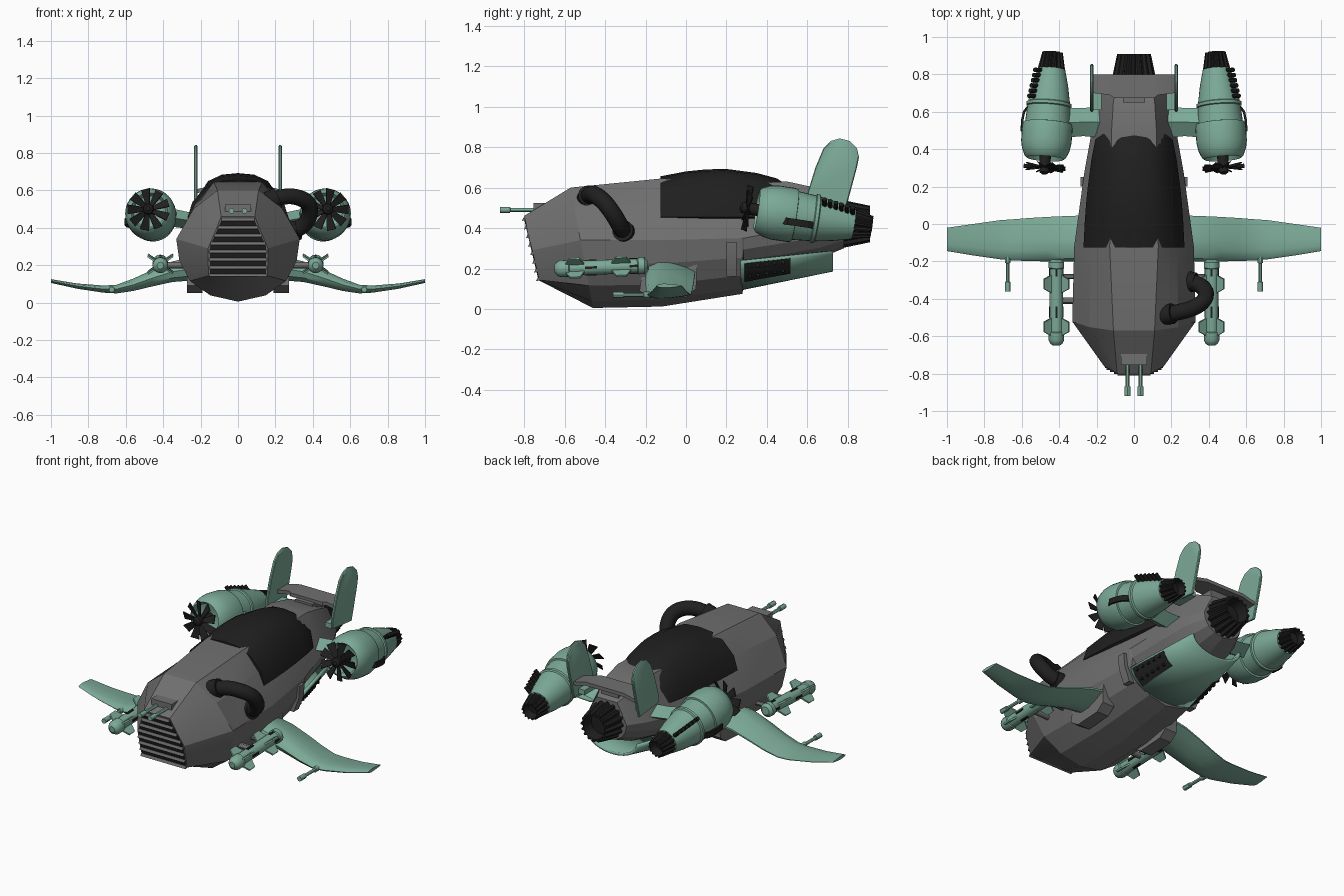
import bpy, bmesh
from math import sin, cos, pi, radians
from mathutils import Vector, Matrix

if "Cube" in bpy.data.objects:
    bpy.data.objects.remove(bpy.data.objects["Cube"])

def material(name, c):
    m = bpy.data.materials.new(name)
    m.diffuse_color = (*c, 1)
    m.use_nodes = True
    m.node_tree.nodes["Principled BSDF"].inputs["Base Color"].default_value = m.diffuse_color
    return m
GREY = material("hull_grey", (0.16, 0.16, 0.16))
BLACK = material("black", (0.014, 0.014, 0.014))
GREEN = material("pale_green", (0.2, 0.4, 0.31))
I = Matrix.Identity(4)

# ---- helpers
def loft(bm, rings, M=I, closed=True, caps=True):
    vs = [[bm.verts.new(M @ Vector(p)) for p in r] for r in rings]
    n = len(rings[0])
    for a, b in zip(vs, vs[1:]):
        for i in range(n if closed else n - 1):
            j = (i + 1) % n
            bm.faces.new((a[i], a[j], b[j], b[i]))
    if caps:
        bm.faces.new(vs[0][::-1])
        bm.faces.new(vs[-1])

def lathe(bm, prof, M=I, n=24):
    loft(bm, [[(r * cos(2*pi*i/n), y, r * sin(2*pi*i/n)) for i in range(n)] for y, r in prof], M)

def aim(a, b):
    a, b = Vector(a), Vector(b)
    return Matrix.Translation(a) @ (b - a).to_track_quat('Y', 'Z').to_matrix().to_4x4()

def rod(bm, a, b, r, n=12, M=I):
    L = (Vector(b) - Vector(a)).length
    lathe(bm, [(0, r), (L, r)], M @ aim(a, b), n)

def box(bm, c, s, M=I):
    x, y, z = (v / 2 for v in s)
    q = [(-x, -z), (x, -z), (x, z), (-x, z)]
    loft(bm, [[(c[0]+u, c[1]+e, c[2]+w) for u, w in q] for e in (-y, y)], M)

def finish(name, bm, mat, mirror=False, angle=30):
    bmesh.ops.recalc_face_normals(bm, faces=bm.faces)
    me = bpy.data.meshes.new(name)
    bm.to_mesh(me)
    bm.free()
    ob = bpy.data.objects.new(name, me)
    bpy.context.collection.objects.link(ob)
    me.materials.append(mat)
    bpy.ops.object.select_all(action='DESELECT')
    ob.select_set(True)
    bpy.context.view_layer.objects.active = ob
    bpy.ops.object.shade_smooth_by_angle(angle=radians(angle))
    if mirror:
        ob.modifiers.new("mirror", 'MIRROR').use_mirror_merge = False
    return ob

def both_sides(half):
    return half + [(-x, y, z) for x, y, z in reversed(half) if x > 0]

def nozzle(bm, M, r0, r1, L, n=14):
    rings = []
    for y, r, d in ((0, r0, .9), (L*.15, r0, .86), (L, r1, .84), (L, r1*.8, 1), (L*.5, r1*.72, 1)):
        rings.append([(r*k*cos(a), y, r*k*sin(a)) for i in range(n*4)
                      for a in [2*pi*i/(n*4)] for k in [1 if i % 4 < 2 else d]])
    loft(bm, rings, M)

# ---- hull: y top, y bottom, z bottom, z top, z widest, half width, top half width, squareness
def hull_ring(yt, yb, zb, zt, zm, w, wt, q):
    h, H, pts = zm - zb, zt - zm, []
    for a, b in zip(((0, 0), (.45, .1), (.78, .33), (.95, .65)), ((0, 0), (.6, 0), (.98, .02), (1, .5))):
        pts.append((w*(a[0]+(b[0]-a[0])*q), zb + h*(a[1]+(b[1]-a[1])*q)))
    pts += [(w, zm), (.72*w, zm + .62*H), (wt, zt), (0, zt)]
    return both_sides([(x, yb + (yt-yb)*(z-zb)/(zt-zb), z) for x, z in pts])

bm = bmesh.new()
loft(bm, [hull_ring(*p) for p in (
    (-.80, -.725, .14, .46, .29, .16, .09, 1),
    (-.57, -.46, .005, .60, .34, .33, .11, 0),
    (-.12, -.12, .012, .645, .34, .32, .13, 0),
    (.28, .28, .075, .62, .35, .265, .12, 0),
    (.285, .285, .19, .62, .35, .264, .12, 0),
    (.50, .50, .215, .63, .39, .225, .12, 0),
    (.66, .66, .25, .595, .41, .195, .11, 0),
    (.78, .78, .30, .545, .42, .135, .07, 0))])
finish("hull", bm, GREY, angle=18)

# ---- canopy
bm = bmesh.new()
loft(bm, [both_sides([(k*w, y, z) for k, z in ((0.9, .44), (1, .455), (.9, .54), (.62, zt-.04), (.35, zt-.008), (0, zt))])
          for y, w, zt in ((-.125, .27, .656), (0, .264, .68), (.1, .257, .69), (.2, .247, .692),
                           (.35, .227, .672), (.45, .207, .645), (.48, .185, .625))])
finish("canopy", bm, BLACK, angle=40)

# ---- nose grille with slats
face_y = lambda z: -.80 + (.455 - z) * .235
half_w = lambda z: .155 if z < .3 else .155 - (z - .3) * .46
bm = bmesh.new()
loft(bm, [[(x, face_y(z) + d, z) for x, z in ((-.15, .148), (.15, .148), (.15, .3), (.085, .447), (-.085, .447), (-.15, .3))]
          for d in (-.003, .01)])
finish("grille_back", bm, BLACK)
bm = bmesh.new()
for i in range(8):
    z = .148 + i * .0425
    w = half_w(z)
    loft(bm, [[(x, face_y(z) - .013, z - .010), (x, face_y(z) - .006, z + .006), (x, face_y(z) + .01, z + .006),
               (x, face_y(z) + .01, z - .006)] for x in (-w, w)])
finish("grille_slats", bm, GREY)

# ---- nose guns and their mount
bm = bmesh.new()
box(bm, (0, -.71, .492), (.14, .09, .065))
finish("gun_mount", bm, GREY)
def gun(bm, x, z, y0, y1):
    lathe(bm, [(0, .015), (.05, .015), (.052, .010), (y1-y0-.06, .010), (y1-y0-.058, .016), (y1-y0, .016)],
          Matrix.Translation((x, y0, z)), 12)
bm = bmesh.new()
gun(bm, .035, .49, -.92, -.68)
finish("nose_guns", bm, GREEN, True)
bm = bmesh.new()
gun(bm, .675, .07, -.36, -.15)
finish("wing_guns", bm, GREEN, True)

# ---- wings
bm = bmesh.new()
foil = ((0, 0), (.06, .3), (.25, .5), (.5, .47), (.8, .25), (1, .05), (1, -.05), (.8, -.25), (.5, -.47), (.25, -.5), (.06, -.3))
loft(bm, [[(x, a + (b-a)*u, z + t*v) for u, v in foil] for x, a, b, z, t in (
    (.22, -.20, .047, .185, .13), (.35, -.20, .043, .165, .11), (.46, -.20, .038, .13, .088), (.56, -.198, .032, .095, .066),
    (.65, -.195, .025, .072, .046), (.72, -.188, .02, .072, .038), (.86, -.168, 0, .088, .028), (1, -.145, -.02, .115, .02))])
finish("wings", bm, GREEN, True, 40)
bm = bmesh.new()
loft(bm, [[(x, y, z) for y, z in ((-.23, .09), (-.17, .05), (0, .06), (.05, .1), (.055, .235), (-.21, .225))] for x in (.19, .272)])
finish("wing_root_plates", bm, GREY, True)

# ---- missiles with cross fins and hull struts
bm = bmesh.new()
M = aim((.415, -.65, .198), (.415, -.19, .215))
lathe(bm, [(0, .018), (.012, .034), (.03, .042), (.07, .042), (.075, .036), (.41, .036), (.415, .042), (.445, .042), (.46, .025)], M, 16)
for y in (.05, .28):
    for a in (35, 145, 215, 325):
        R = M @ Matrix.Rotation(radians(a), 4, 'Y')
        loft(bm, [[(.03, y, e), (.082, y+.025, e), (.082, y+.075, e), (.03, y+.1, e)] for e in (-.005, .005)], R)
finish("missiles", bm, GREEN, True)
bm = bmesh.new()
rod(bm, (.28, -.41, .2), (.40, -.41, .2), .018)
rod(bm, (.28, -.28, .2), (.40, -.28, .2), .014)
finish("missile_struts", bm, GREY, True)
bm = bmesh.new()
for y in (.18, .40):
    for a in (0, 90, 180, 270):
        box(bm, (.036, y, 0), (.006, .06, .012), M @ Matrix.Rotation(radians(a), 4, 'Y'))
finish("missile_slots", bm, BLACK, True)

# ---- intake hose on one side
cu = bpy.data.curves.new("intake_hose", 'CURVE')
cu.dimensions, cu.bevel_depth, cu.bevel_resolution, cu.use_fill_caps = '3D', .043, 5, True
sp = cu.splines.new('NURBS')
path = ((.17, -.485, .545), (.25, -.47, .575), (.33, -.45, .565), (.39, -.40, .53), (.385, -.34, .44), (.33, -.315, .39), (.26, -.30, .37))
sp.points.add(len(path) - 1)
for p, c in zip(sp.points, path):
    p.co = (*c, 1)
sp.use_endpoint_u, sp.order_u, sp.resolution_u = True, 4, 6
hose = bpy.data.objects.new("intake_hose", cu)
bpy.context.collection.objects.link(hose)
cu.materials.append(BLACK)
bm = bmesh.new()
rod(bm, (.14, -.49, .53), (.21, -.478, .56), .055, 20)
rod(bm, (.27, -.30, .375), (.325, -.313, .388), .053, 20)
finish("hose_collars", bm, BLACK)

# ---- engines
E = aim((.475, .35, .49), (.435, .92, .405))
bm = bmesh.new()
lathe(bm, [(.05, .02), (.025, .085), (0, .098), (.012, .112), (.05, .128), (.09, .135), (.17, .135), (.19, .131), (.192, .121),
           (.28, .114), (.284, .121), (.30, .121), (.305, .112), (.40, .095), (.485, .074)], E, 32)
finish("engine_pods", bm, GREEN, True)
bm = bmesh.new()
nozzle(bm, E @ Matrix.Translation((0, .475, 0)), .072, .055, .1)
finish("engine_nozzles", bm, BLACK, True)
bm = bmesh.new()
lathe(bm, [(-.085, .012), (-.075, .026), (-.03, .03), (.06, .03)], E, 16)
for k in range(9):
    R = E @ Matrix.Rotation(2*pi*k/9, 4, 'Y') @ Matrix.Translation((0, -.05, 0)) @ Matrix.Rotation(radians(28), 4, 'X')
    loft(bm, [[(r, e, -w), (r, e, w), (r, e+.006, w), (r, e+.006, -w)] for r, w, e in ((.015, .01, 0), (.07, .02, 0), (.112, .026, 0))], R)
finish("propellers", bm, BLACK, True)
bm = bmesh.new()
for i in range(6):
    y, r = .325 + i*.029, .105 - i*.006
    R = E @ Matrix.Rotation(radians(-42), 4, 'Y')
    rod(bm, (r - .02, y, 0), (r + .045, y - .008, 0), .012, 10, R)
finish("exhaust_stubs", bm, BLACK, True)
bm = bmesh.new()
loft(bm, [[(x, y, -.052), (x, y, -.018), (x - .012, y, -.018), (x - .012, y, -.052)]
          for x, y in ((.126, .13), (.142, .15), (.143, .20), (.136, .25), (.116, .28))], E)
finish("engine_straps", bm, BLACK, True)
bm = bmesh.new()
loft(bm, [[(x, a, z), (x, (a+b)/2, z+t), (x, b, z), (x, (a+b)/2, z-t)] for x, a, b, z, t in ((.17, .46, .63, .43, .045), (.27, .47, .62, .44, .045), (.39, .46, .62, .46, .05))])
finish("engine_pylons", bm, GREEN, True)

# ---- tail: main nozzle, fins, bridge plate
bm = bmesh.new()
nozzle(bm, Matrix.Translation((0, .77, .42)), .115, .09, .14, 16)
finish("main_nozzle", bm, BLACK)
bm = bmesh.new()
prof = ((.60, .52), (.60, .57), (.64, .70), (.68, .795), (.715, .83), (.76, .843), (.81, .83), (.845, .795), (.855, .75), (.845, .70), (.81, .57), (.79, .50))
loft(bm, [[(x, .72 + (y-.72)*k, .66 + (z-.66)*k) for y, z in prof] for x, k in ((.217, .96), (.221, 1), (.23, 1), (.234, .96))])
box(bm, (.2, .68, .53), (.05, .14, .03))
finish("tail_fins", bm, GREEN, True)
bm = bmesh.new()
loft(bm, [[(x, a, z), (x, .80, z), (x, .80, z+.022), (x, a, z+.022)] for x, z, a in
          ((-.218, .585, .70), (-.13, .605, .69), (-.11, .605, .675), (.11, .605, .675), (.13, .605, .69), (.218, .585, .70))])
box(bm, (0, .70, .58), (.12, .10, .06))
finish("tail_bridge", bm, GREY)

# ---- rear belly scoop with studded side panels
def scoop_pt(t, a, off=0):
    w, zt, d = .245 - .075*t, .24 + .048*t, .14 - .045*t
    return ((w + off)*cos(a), .27 + .455*t, zt - (d + off)*sin(a))
bm = bmesh.new()
loft(bm, [[scoop_pt(t, pi*i/20) for i in range(21)] for t in (0, .5, 1)], closed=False, caps=False)
s = finish("belly_scoop", bm, GREEN).modifiers.new("thickness", 'SOLIDIFY')
s.thickness, s.offset = .016, 0
bm = bmesh.new()
loft(bm, [[scoop_pt(t, a, o) for a, o in ((.12, .012), (.45, .012), (.8, .012), (.8, 0), (.45, 0), (.12, 0))] for t in (.04, .54)])
for t in (.1, .19, .28, .37, .46):
    for a in (.25, .6):
        box(bm, scoop_pt(t, a, .012), (.012, .014, .014))
finish("scoop_panels", bm, BLACK, True)

# ---- side vents on the hull
bm = bmesh.new()
loft(bm, [[(x, .20, z), (x, .25, z), (x - .04, .25, z), (x - .04, .20, z)] for x, z in ((.245, .16), (.279, .25), (.285, .33))])
finish("side_vents", bm, GREY, True)
